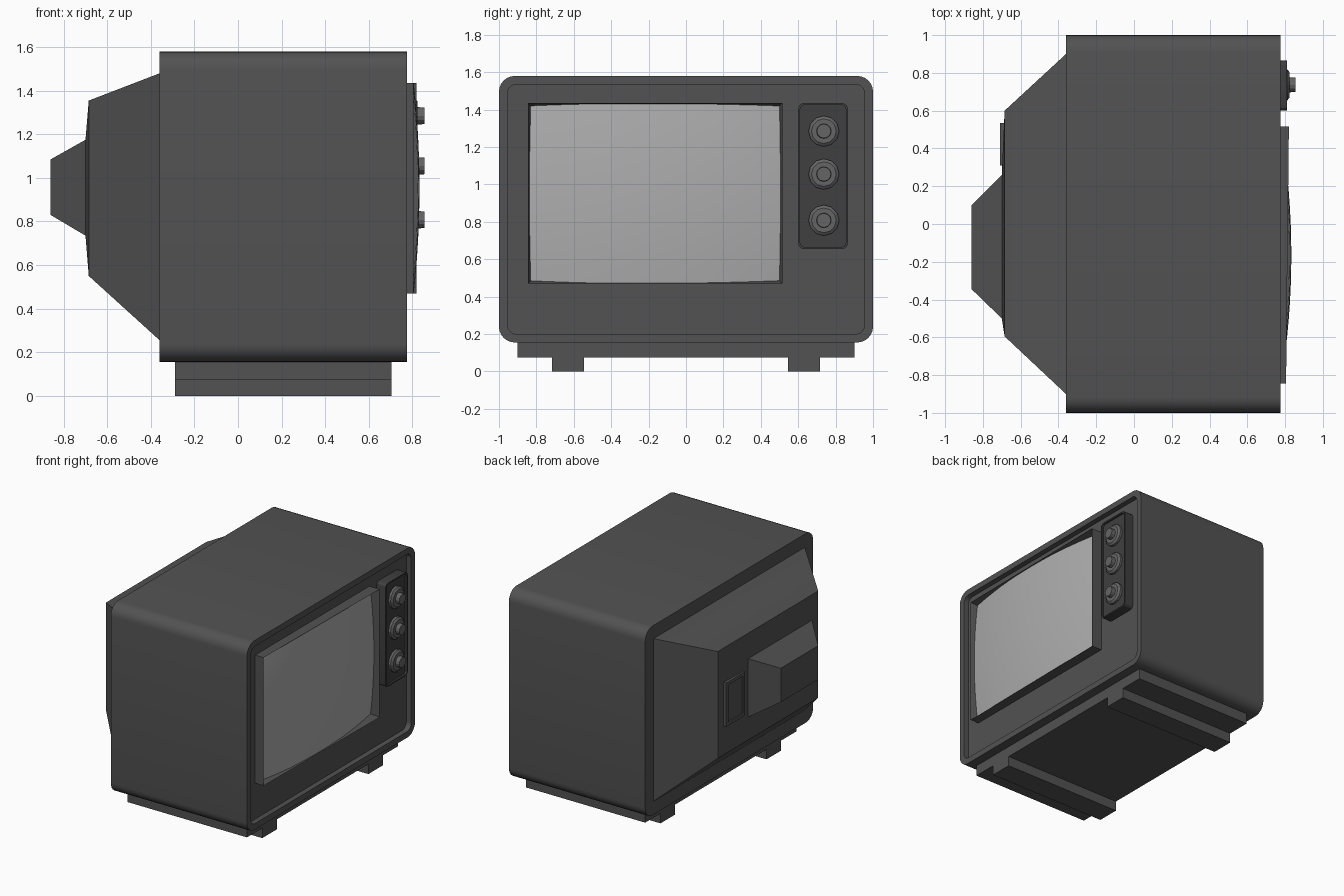
import bpy, bmesh
from math import sin, cos, pi, radians

if "Cube" in bpy.data.objects:
    bpy.data.objects.remove(bpy.data.objects["Cube"])


def material(name, v):
    m = bpy.data.materials.new(name)
    m.diffuse_color = (v, v, v, 1)
    m.use_nodes = True
    m.node_tree.nodes["Principled BSDF"].inputs["Base Color"].default_value = m.diffuse_color
    return m


DARK = material("dark_plastic", 0.085)
PANEL = material("panel_plastic", 0.05)
KNOB = material("knob_plastic", 0.13)
GLASS = material("screen_glass", 0.42)


def finish(name, bm, mat):
    bmesh.ops.recalc_face_normals(bm, faces=bm.faces)
    me = bpy.data.meshes.new(name)
    bm.to_mesh(me)
    bm.free()
    me.materials.append(mat)
    ob = bpy.data.objects.new(name, me)
    bpy.context.collection.objects.link(ob)
    bpy.ops.object.select_all(action='DESELECT')
    ob.select_set(True)
    bpy.context.view_layer.objects.active = ob
    bpy.ops.object.shade_smooth_by_angle(angle=radians(28))
    return ob


def rect(y0, y1, z0, z1, r=0.0, seg=6):
    """Rectangle outline in the yz plane, optionally with round corners."""
    if r == 0:
        return [(y0, z0), (y1, z0), (y1, z1), (y0, z1)]
    corners = [(y1 - r, z1 - r), (y0 + r, z1 - r), (y0 + r, z0 + r), (y1 - r, z0 + r)]
    return [(cy + r * cos((k + i / seg) * pi / 2), cz + r * sin((k + i / seg) * pi / 2))
            for k, (cy, cz) in enumerate(corners) for i in range(seg + 1)]


def circle(cy, cz, r, n=12):
    return [(cy + r * cos(2 * pi * i / n), cz + r * sin(2 * pi * i / n)) for i in range(n)]


def loft(name, rings, mat=DARK):
    """Bridge outlines stacked along x and cap both ends."""
    bm = bmesh.new()
    loops = [[bm.verts.new((x, y, z)) for y, z in pts] for x, pts in rings]
    n = len(loops[0])
    for a, b in zip(loops, loops[1:]):
        for i in range(n):
            bm.faces.new((a[i], a[(i + 1) % n], b[(i + 1) % n], b[i]))
    bm.faces.new(loops[0][::-1])
    bm.faces.new(loops[-1])
    return finish(name, bm, mat)


# cabinet with rounded edges, front rim and recessed front panel
outer = rect(-1, 1, 0.155, 1.58, 0.085)
inner = rect(-0.955, 0.955, 0.2, 1.535, 0.05)
loft("cabinet", [(-0.36, outer), (0.775, outer), (0.775, inner), (0.735, inner)])

# tapered back housing and tube cover
loft("back_housing", [(-0.355, rect(-0.9, 0.9, 0.255, 1.48)),
                      (-0.36, rect(-0.9, 0.9, 0.255, 1.48)),
                      (-0.685, rect(-0.595, 0.6, 0.55, 1.355)),
                      (-0.70, rect(-0.5, 0.26, 0.735, 1.175)),
                      (-0.86, rect(-0.345, 0.10, 0.83, 1.085))])

# framed plate on the back
plate, plate_in = rect(0.31, 0.535, 0.77, 1.10), rect(0.335, 0.51, 0.795, 1.075)
loft("back_plate", [(-0.68, plate), (-0.71, plate), (-0.71, plate_in), (-0.70, plate_in)])

# screen frame, slightly deeper on the control side
Y0, Y1, Z0, Z1 = -0.845, 0.515, 0.47, 1.435
frame_out = rect(Y0, Y1, Z0, Z1)
frame_in = rect(Y0 + 0.018, Y1 - 0.018, Z0 + 0.018, Z1 - 0.018)
frame = loft("screen_frame", [(0.73, frame_out), (0.82, frame_out), (0.745, frame_in)])
for v in frame.data.vertices:
    if v.co.x > 0.8:
        v.co.x += 0.011 * (v.co.y - Y1)

# bulging screen
bm = bmesh.new()
bmesh.ops.create_grid(bm, x_segments=16, y_segments=12, size=1)
for v in bm.verts:
    u, w = v.co.x, v.co.y
    v.co = (0.833 - 0.055 * u * u - 0.026 * w * w,
            (Y0 + Y1) / 2 + u * ((Y1 - Y0) / 2 - 0.004),
            (Z0 + Z1) / 2 + w * ((Z1 - Z0) / 2 - 0.004))
screen = finish("screen", bm, GLASS)
if screen.data.polygons[0].normal.x < 0:
    screen.data.flip_normals()

# control panel with thin raised rim
p_out = rect(0.6, 0.865, 0.655, 1.435, 0.03, 3)
p_in = rect(0.61, 0.855, 0.665, 1.425, 0.025, 3)
loft("control_panel", [(0.73, p_out), (0.81, p_out), (0.81, p_in), (0.795, p_in)], PANEL)

# three stepped knobs
for i, z in enumerate((1.285, 1.055, 0.808)):
    loft(f"knob_{i + 1}", [(x, circle(0.737, z, r)) for x, r in
                           ((0.785, 0.082), (0.812, 0.082), (0.824, 0.066),
                            (0.824, 0.04), (0.855, 0.038))], KNOB)

# base plate and two runners
base = rect(-0.9, 0.9, 0.075, 0.157)
loft("base_plate", [(-0.29, base), (0.705, base)])
for side, y in (("left", -0.7175), ("right", 0.545)):
    foot = rect(y, y + 0.1725, 0, 0.076)
    loft(f"{side}_foot", [(-0.29, foot), (0.705, foot)])
